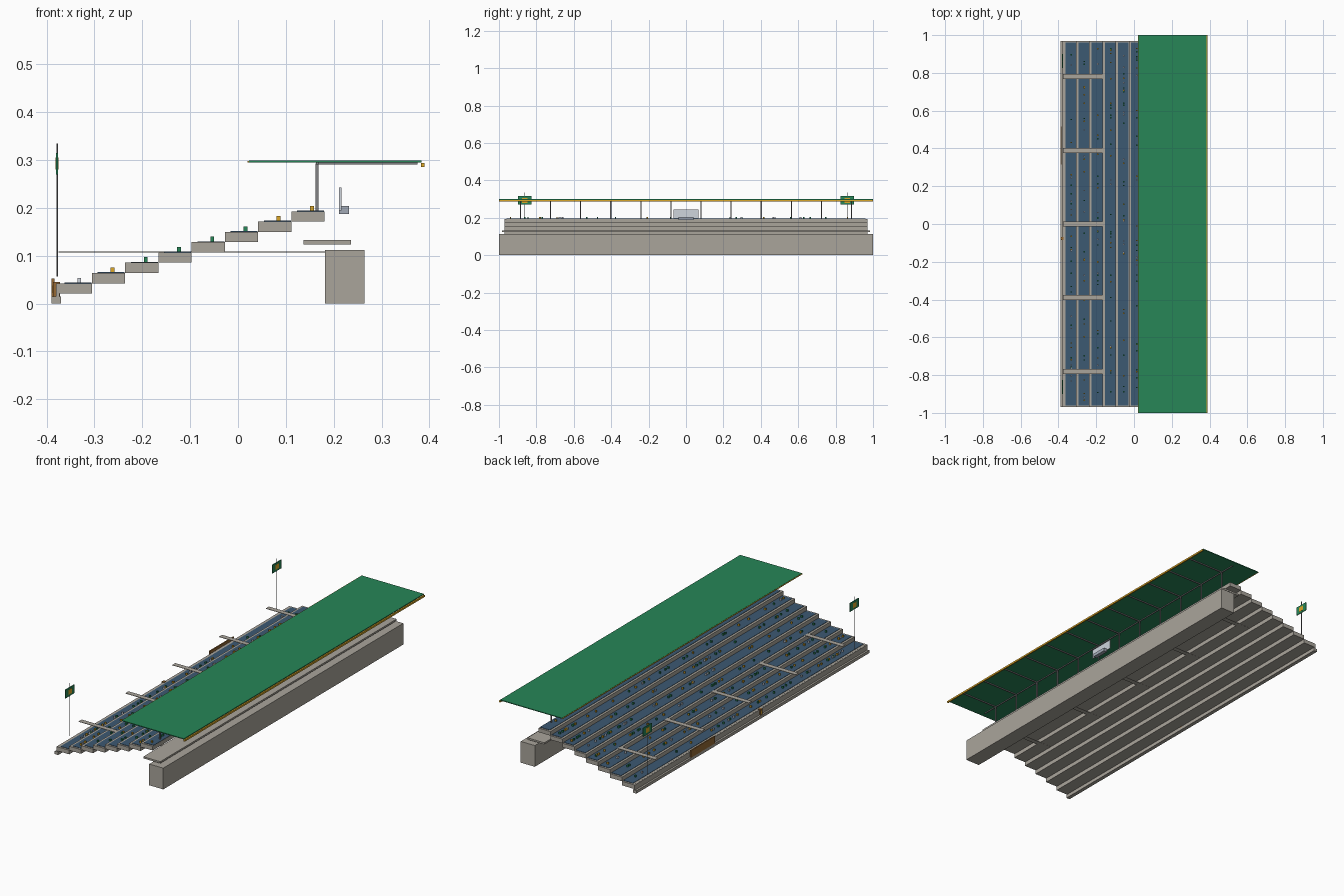
import bpy, bmesh, random
from mathutils import Vector

if "Cube" in bpy.data.objects:
    bpy.data.objects.remove(bpy.data.objects["Cube"])

random.seed(7)


def mat(name, c):
    m = bpy.data.materials.new(name)
    m.diffuse_color = (*c, 1)
    m.use_nodes = True
    m.node_tree.nodes["Principled BSDF"].inputs["Base Color"].default_value = m.diffuse_color
    return m


CONCRETE = mat("concrete", (0.40, 0.375, 0.33))
SEAT = mat("seat_blue", (0.045, 0.10, 0.17))
GREEN = mat("roof_green", (0.02, 0.24, 0.095))
YELLOW = mat("trim_yellow", (0.72, 0.39, 0.02))
BROWN = mat("board_brown", (0.30, 0.14, 0.035))
STEEL = mat("steel_grey", (0.22, 0.22, 0.23))
PALE = mat("pale_panel", (0.62, 0.66, 0.72))
BLUEGREY = mat("cabin_grey", (0.36, 0.40, 0.47))


def boxes(name, mats, items):
    """One object made of boxes; item = (x0, x1, y0, y1, z0, z1[, material index])."""
    bm = bmesh.new()
    for it in items:
        x0, x1, y0, y1, z0, z1 = it[:6]
        vs = bmesh.ops.create_cube(bm, size=1)["verts"]
        for v in vs:
            v.co = Vector(((x0 + x1) / 2 + v.co.x * (x1 - x0),
                           (y0 + y1) / 2 + v.co.y * (y1 - y0),
                           (z0 + z1) / 2 + v.co.z * (z1 - z0)))
        if len(it) > 6:
            for f in {f for v in vs for f in v.link_faces}:
                f.material_index = it[6]
    me = bpy.data.meshes.new(name)
    bm.to_mesh(me)
    bm.free()
    for m in mats:
        me.materials.append(m)
    ob = bpy.data.objects.new(name, me)
    bpy.context.collection.objects.link(ob)
    return ob


def cylinder(name, m, x, y, z0, z1, r):
    bpy.ops.mesh.primitive_cylinder_add(vertices=10, radius=r, depth=z1 - z0,
                                        location=(x, y, (z0 + z1) / 2))
    ob = bpy.context.object
    ob.name = name
    ob.data.materials.append(m)
    bpy.ops.object.shade_smooth_by_angle()


# terraces, seat strips and the crowd
N, RUN, RISE = 8, 0.0695, 0.0215
steps, seats, crowd = [], [], []
for i in range(N):
    x = -0.375 + i * RUN
    z = 0.021 + i * RISE
    top = z + RISE
    steps.append((x, x + RUN, -0.97, 0.97, z, top))
    seats.append((x + 0.012, x + RUN - 0.001, -0.96, 0.96, top, top + 0.0018))
    for k in range(34):
        y = random.uniform(-0.94, 0.94)
        c = random.choice((0, 0, 1, 1, 2))
        crowd.append((x + 0.039, x + 0.047, y - 0.0035, y + 0.0035,
                      top + 0.0018, top + 0.0115, c))
boxes("terrace_steps", [CONCRETE], steps)
boxes("seat_strips", [SEAT], seats)
boxes("spectators", [GREEN, YELLOW, PALE], crowd)

# level walkways crossing the terraces
boxes("walkways", [CONCRETE],
      [(-0.375, 0.182, y - 0.013, y + 0.013, 0.1065, 0.1085)
       for y in (-0.78, -0.39, 0, 0.39, 0.78)])

# rear wall and the concourse slab above it
boxes("rear_wall", [CONCRETE], [(0.182, 0.264, -1, 1, 0, 0.112)])
boxes("concourse_slab", [CONCRETE], [(0.137, 0.236, -0.985, 0.985, 0.124, 0.133)])

# roof, edge trims, posts and rafters
boxes("roof", [GREEN], [(0.023, 0.384, -1, 1, 0.2955, 0.2995)])
boxes("roof_trim", [YELLOW], [(0.383, 0.39, -1, 1, 0.2855, 0.2945),
                              (0.020, 0.0235, -1, 1, 0.295, 0.2985)])
posts, rafters = [], []
for k in range(12):
    y = (k - 5.5) * 0.161
    posts.append((0.1625, 0.168, y - 0.003, y + 0.003, 0.193, 0.293))
    rafters.append((0.163, 0.375, y - 0.003, y + 0.003, 0.2905, 0.2955))
boxes("roof_posts", [STEEL], posts)
boxes("roof_rafters", [STEEL], rafters)
boxes("roof_beam", [STEEL], [(0.163, 0.168, -0.97, 0.97, 0.291, 0.2955)])

# front kerb with the board and the small stand on it
boxes("front_kerb", [CONCRETE], [(-0.39, -0.37, -0.97, 0.97, 0, 0.015),
                                 (-0.38, -0.373, -0.97, 0.97, 0.015, 0.042)])
boxes("front_board", [BROWN], [(-0.39, -0.384, 0.315, 0.515, 0.015, 0.053)])
boxes("small_stand", [BROWN, YELLOW],
      [(-0.387, -0.372, -0.084, -0.068, 0.015, 0.045),
       (-0.388, -0.387, -0.080, -0.072, 0.022, 0.038, 1)])

# flag poles with two-colour flags
for side, s in (("left", -1), ("right", 1)):
    y = 0.862 * s
    cylinder(side + "_flag_pole", STEEL, -0.378, y, 0.057, 0.335, 0.002)
    boxes(side + "_flag", [GREEN, YELLOW],
          [(-0.380, -0.376, y - 0.037, y + 0.037, 0.27, 0.315),
           (-0.381, -0.375, y - 0.014, y + 0.014, 0.28, 0.305, 1)])

# scoreboard panel and cabin at the back
boxes("rear_panel", [PALE], [(0.211, 0.216, -0.068, 0.068, 0.195, 0.243)])
boxes("rear_cabin", [BLUEGREY], [(0.211, 0.232, -0.04, 0.04, 0.187, 0.204)])
